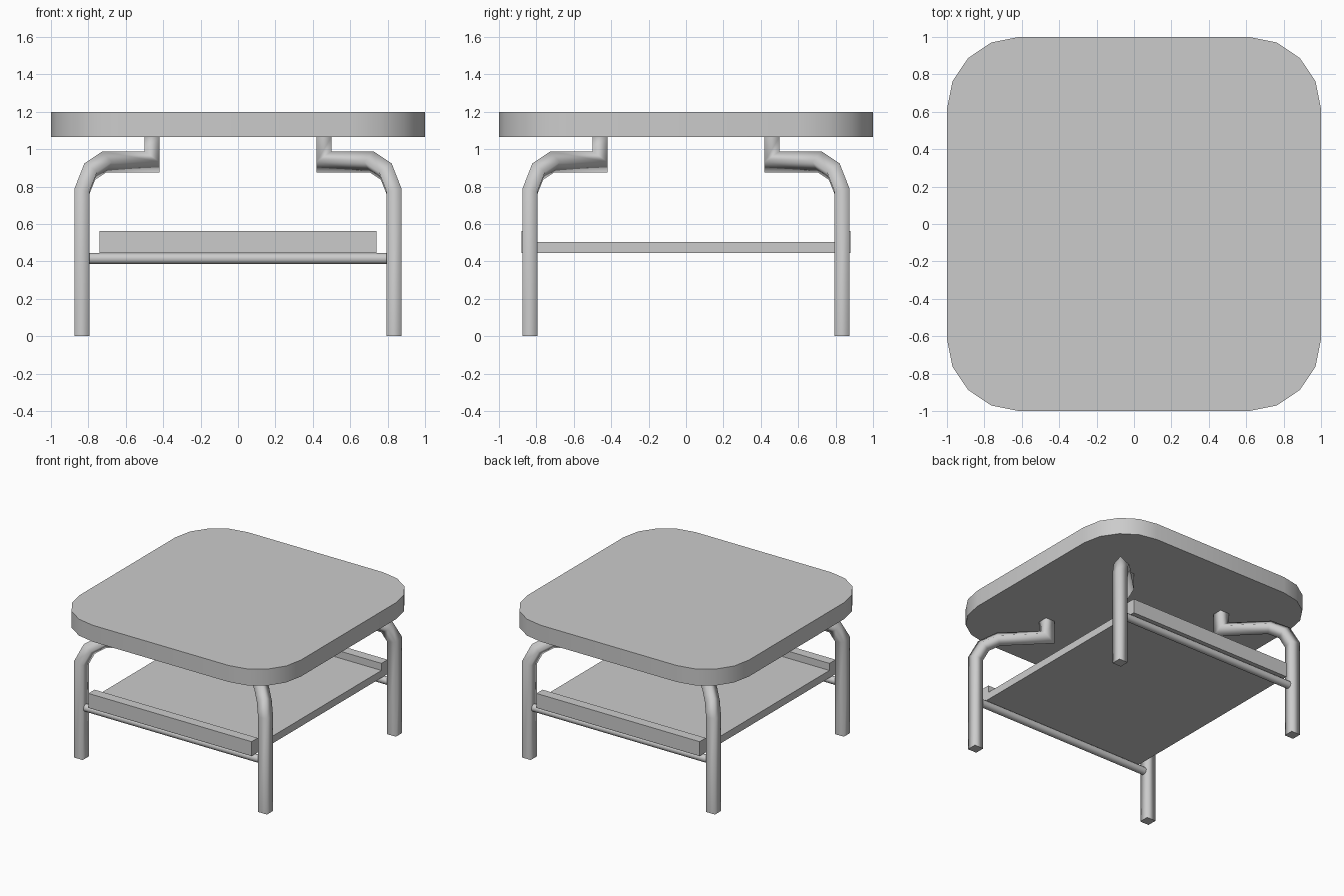
import bpy
import bmesh
from math import cos, sin, pi, radians
from mathutils import Vector

cube = bpy.data.objects.get("Cube")
if cube:
    bpy.data.objects.remove(cube, do_unlink=True)

# Single grey finish
grey = bpy.data.materials.new("light_grey")
grey.use_nodes = True
colour = (0.6, 0.6, 0.6, 1)
grey.diffuse_color = colour
grey.node_tree.nodes["Principled BSDF"].inputs["Base Color"].default_value = colour


def loft(name, rings, smooth=True):
    """Skin a list of equal rings; soft sides, crisp flat end caps."""
    bm = bmesh.new()
    loops = [[bm.verts.new(p) for p in ring] for ring in rings]
    n = len(loops[0])
    for a, b in zip(loops, loops[1:]):
        for i in range(n):
            j = (i + 1) % n
            bm.faces.new((a[i], a[j], b[j], b[i])).smooth = smooth
    for cap in (loops[0], loops[-1]):
        face = bm.faces.new(cap)
        for edge in face.edges:
            edge.smooth = False
    bmesh.ops.recalc_face_normals(bm, faces=bm.faces)
    mesh = bpy.data.meshes.new(name)
    bm.to_mesh(mesh)
    bm.free()
    mesh.materials.append(grey)
    obj = bpy.data.objects.new(name, mesh)
    bpy.context.collection.objects.link(obj)
    return obj


def box(name, x, y, z):
    """Axis-aligned box from three ranges."""
    corners = ((0, 0), (1, 0), (1, 1), (0, 1))
    return loft(name, [[(x[i], y[j], h) for i, j in corners] for h in z], False)


# Rounded square top
radius = 0.385
outline = []
for quarter in range(4):
    mid = radians(45 + 90 * quarter)
    cx = (1 - radius) * (1 if cos(mid) > 0 else -1)
    cy = (1 - radius) * (1 if sin(mid) > 0 else -1)
    for k in range(5):
        a = mid + (k - 2) * pi / 8
        outline.append((cx + radius * cos(a), cy + radius * sin(a)))
loft("table_top", [[(x, y, z) for x, y in outline] for z in (1.065, 1.2)])

# Bent square-tube legs: (distance along x and y, height)
path = [(0.835, 0), (0.835, 0.773), (0.793, 0.88), (0.715, 0.932),
        (0.46, 0.932), (0.46, 1.066)]
half = 0.04 * 2 ** 0.5


def leg(name, sx, sy):
    out = Vector((sx, sy, 0)).normalized()
    side = Vector((-out.y, out.x, 0))
    up = Vector((0, 0, 1))
    points = [Vector((r * 2 ** 0.5, z)) for r, z in path]
    rings = []
    for i, p in enumerate(points):
        before = (p - points[i - 1]).normalized() if i else None
        after = (points[i + 1] - p).normalized() if i + 1 < len(points) else None
        before, after = before or after, after or before
        # Mitred joint between neighbouring straight runs
        n1 = Vector((before.y, -before.x))
        n2 = Vector((after.y, -after.x))
        n = (n1 + n2) / (1 + n1.dot(n2)) * half
        centre = out * p.x + up * p.y
        across = out * n.x + up * n.y
        rings.append([centre + across, centre + side * half,
                      centre - across, centre - side * half])
    loft(name, rings)


for end, sy in (("front", -1), ("back", 1)):
    for hand, sx in (("right", -1), ("left", 1)):
        leg(f"{end}_{hand}_leg", sx, sy)

    # Round crossbar between the legs
    angles = [2 * pi * k / 12 for k in range(12)]
    loft(f"{end}_crossbar",
         [[(x, sy * 0.835 + 0.03 * cos(a), 0.415 + 0.03 * sin(a)) for a in angles]
          for x in (-0.81, 0.81)])

    # Raised lip of the shelf
    box(f"{end}_shelf_lip", (-0.74, 0.74), sorted((sy * 0.8, sy * 0.88)), (0.445, 0.563))

# Lower shelf
box("shelf", (-0.74, 0.74), (-0.8, 0.8), (0.445, 0.505))
